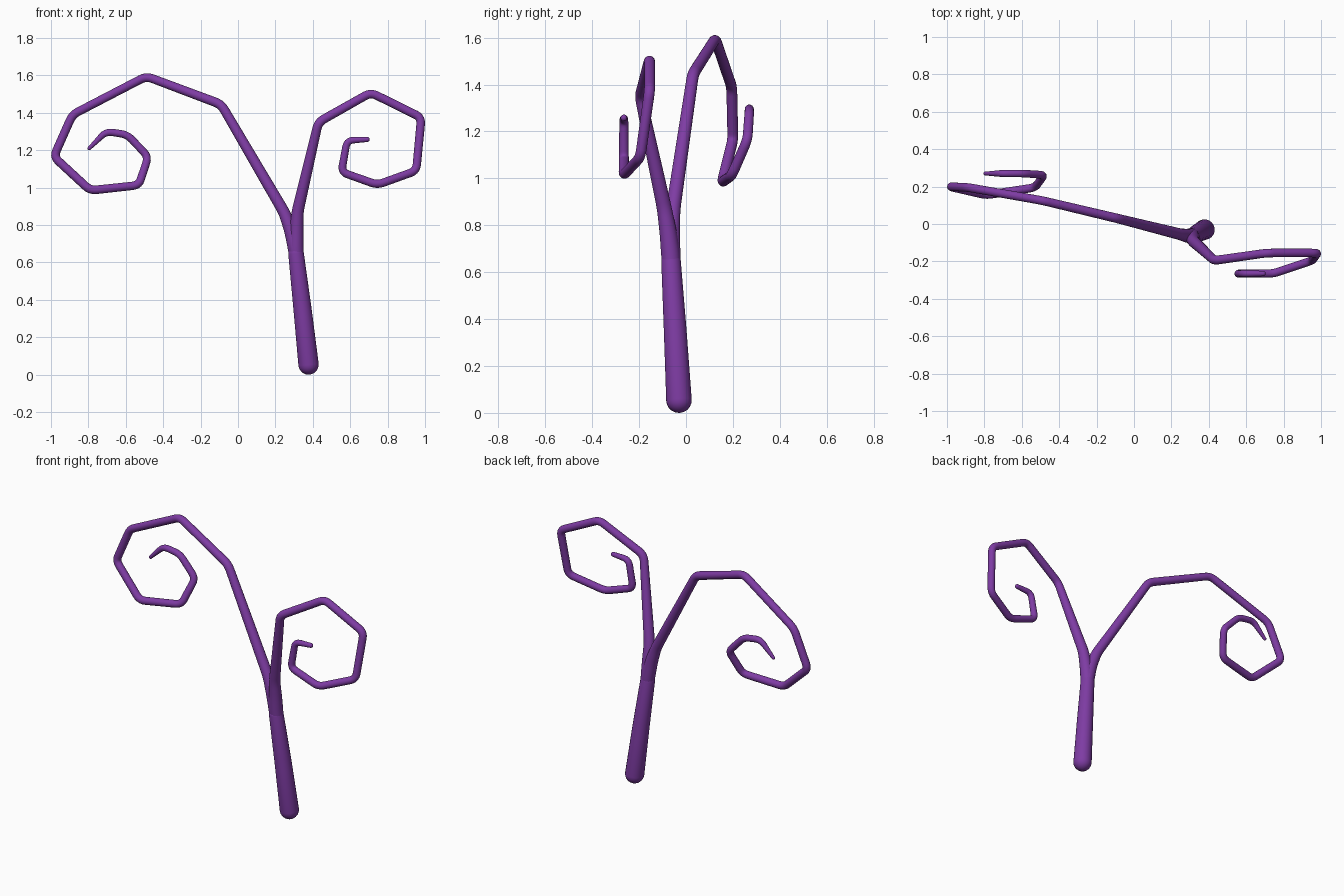
import bpy, bmesh, math
from mathutils import Vector

if "Cube" in bpy.data.objects:
    bpy.data.objects.remove(bpy.data.objects["Cube"])

SIDES = 20

purple = bpy.data.materials.new("purple")
purple.diffuse_color = (0.21, 0.045, 0.37, 1)
purple.use_nodes = True
purple.node_tree.nodes["Principled BSDF"].inputs["Base Color"].default_value = purple.diffuse_color


def soften(nodes, reach=0.035, steps=5):
    """Replace every inner corner of an (x, y, z, radius) path by a small arc."""
    pts = [Vector(n) for n in nodes]
    out = [pts[0]]
    for a, b, c in zip(pts, pts[1:], pts[2:]):
        la, lc = (a - b).xyz.length, (c - b).xyz.length
        p = b + (a - b) * min(reach / la, 0.45)
        q = b + (c - b) * min(reach / lc, 0.45)
        for i in range(steps + 1):
            t = i / steps
            out.append(p * (1 - t) ** 2 + b * 2 * t * (1 - t) + q * t * t)
    return out + [pts[-1]]


def round_ends(path):
    """Add shrinking rings so both ends close as domes."""
    def dome(end, inner):
        d = (end.xyz - inner.xyz).normalized()
        rings = []
        for k in range(1, 6):
            a = math.radians(17 * k)
            pos = end.xyz + d * end.w * math.sin(a)
            rings.append(Vector((*pos, end.w * math.cos(a))))
        return rings
    return dome(path[0], path[1])[::-1] + path + dome(path[-1], path[-2])


def tube(name, nodes):
    path = round_ends(soften(nodes))
    bm = bmesh.new()
    rings, side, prev = [], None, None
    for i, p in enumerate(path):
        before, after = path[max(i - 1, 0)].xyz, path[min(i + 1, len(path) - 1)].xyz
        # bisecting tangent, carried along without twist
        t = ((p.xyz - before).normalized() + (after - p.xyz).normalized()).normalized()
        if side is None:
            side = t.orthogonal().normalized()
        else:
            side = prev.rotation_difference(t) @ side
        prev = t
        up = t.cross(side)
        rings.append([bm.verts.new(p.xyz + p.w * (side * math.cos(a) + up * math.sin(a)))
                      for a in (2 * math.pi * k / SIDES for k in range(SIDES))])
    for r0, r1 in zip(rings, rings[1:]):
        for k in range(SIDES):
            j = (k + 1) % SIDES
            bm.faces.new((r0[k], r0[j], r1[j], r1[k]))
    bm.faces.new(rings[0][::-1])
    bm.faces.new(rings[-1])
    bmesh.ops.recalc_face_normals(bm, faces=bm.faces)
    for f in bm.faces:
        f.smooth = True
    mesh = bpy.data.meshes.new(name)
    bm.to_mesh(mesh)
    bm.free()
    mesh.materials.append(purple)
    ob = bpy.data.objects.new(name, mesh)
    bpy.context.collection.objects.link(ob)
    return ob


# Trunk
tube("trunk", [(0.377, -0.03, 0.055, 0.055), (0.345, -0.046, 0.35, 0.049),
               (0.31, -0.064, 0.65, 0.042)])

# Long branch curling inward on the left
tube("left_curl_branch", [
    (0.315, -0.062, 0.61, 0.038), (0.308, -0.064, 0.67, 0.041),
    (0.284, -0.063, 0.77, 0.037), (0.247, -0.055, 0.868, 0.031),
    (-0.09, 0.03, 1.445, 0.025), (-0.49, 0.125, 1.595, 0.023),
    (-0.885, 0.195, 1.39, 0.023), (-0.985, 0.20, 1.165, 0.023),
    (-0.79, 0.155, 0.985, 0.023), (-0.53, 0.195, 1.013, 0.022),
    (-0.48, 0.262, 1.165, 0.021), (-0.592, 0.27, 1.283, 0.020),
    (-0.705, 0.27, 1.30, 0.019), (-0.795, 0.27, 1.21, 0.010)])

# Short branch curling inward on the right
tube("right_curl_branch", [
    (0.315, -0.062, 0.61, 0.038), (0.310, -0.065, 0.67, 0.041),
    (0.313, -0.076, 0.77, 0.037), (0.318, -0.092, 0.87, 0.032),
    (0.430, -0.195, 1.35, 0.024), (0.71, -0.155, 1.508, 0.023),
    (0.98, -0.155, 1.375, 0.023), (0.953, -0.195, 1.09, 0.022),
    (0.745, -0.265, 1.015, 0.022), (0.553, -0.265, 1.083, 0.021),
    (0.583, -0.265, 1.252, 0.019), (0.69, -0.265, 1.258, 0.014)])
